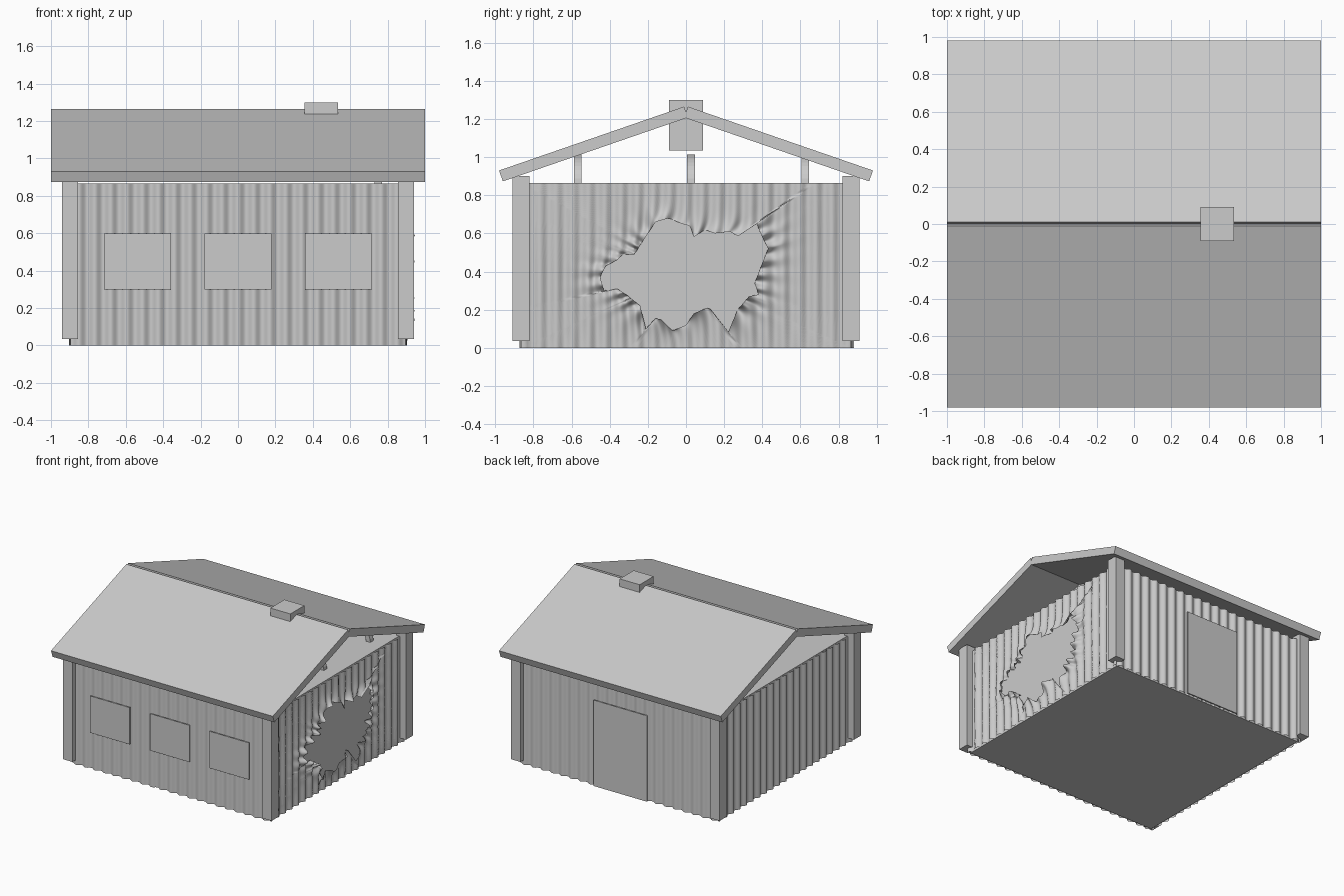
import bpy, bmesh, math
from mathutils import Vector, Matrix

cube = bpy.data.objects.get("Cube")
if cube:
    bpy.data.objects.remove(cube, do_unlink=True)

grey = bpy.data.materials.new("plain grey")
grey.use_nodes = True
colour = (0.6, 0.6, 0.6, 1)
grey.diffuse_color = colour
grey.node_tree.nodes["Principled BSDF"].inputs["Base Color"].default_value = colour

WALL_TOP = 0.865
HALF_X, HALF_Y = 0.88, 0.85
PITCH, AMP = 0.085, 0.011


def finish(name, bm, smooth=False):
    bmesh.ops.recalc_face_normals(bm, faces=bm.faces)
    return add_mesh(name, bm, smooth)


def add_mesh(name, bm, smooth=False):
    mesh = bpy.data.meshes.new(name)
    bm.to_mesh(mesh)
    bm.free()
    mesh.materials.append(grey)
    obj = bpy.data.objects.new(name, mesh)
    bpy.context.collection.objects.link(obj)
    for p in mesh.polygons:
        p.use_smooth = smooth
    return obj


def box(name, x, y, z):
    bm = bmesh.new()
    bmesh.ops.create_cube(bm, size=1)
    for v in bm.verts:
        v.co = [a + (b - a) * (c + 0.5) for (a, b), c in zip((x, y, z), v.co)]
    return finish(name, bm)


def extrude_profile(name, points, axis_range, place, smooth=False):
    """Prism of a 2D outline between two positions."""
    bm = bmesh.new()
    ends = [[bm.verts.new(place(a, b, t)) for a, b in points] for t in axis_range]
    n = len(points)
    bm.faces.new(ends[0])
    bm.faces.new(ends[1][::-1])
    for i in range(n):
        j = (i + 1) % n
        bm.faces.new((ends[0][i], ends[0][j], ends[1][j], ends[1][i]))
    return finish(name, bm, smooth)


def wave(u):
    return 0.013 + AMP * math.cos(2 * math.pi * u / PITCH)


def place_sheet(name, bm, distance, angle):
    """Stand a sheet facing -y at a distance, then turn it to its wall."""
    bmesh.ops.translate(bm, verts=bm.verts, vec=(0, -distance, 0))
    bmesh.ops.rotate(bm, verts=bm.verts, cent=(0, 0, 0),
                     matrix=Matrix.Rotation(math.radians(angle), 3, "Z"))
    return add_mesh(name, bm, True)


def corrugated(name, half, distance, angle):
    bm = bmesh.new()
    n = 200
    rows = [[bm.verts.new((u, -wave(u), z)) for u in
             (-half + 2 * half * i / n for i in range(n + 1))] for z in (0, WALL_TOP)]
    for i in range(n):
        bm.faces.new((rows[0][i], rows[0][i + 1], rows[1][i + 1], rows[1][i]))
    return place_sheet(name, bm, distance, angle)


# Inner core with flat walls, floor and ceiling
box("inner_core", (-HALF_X, HALF_X), (-HALF_Y, HALF_Y), (0, WALL_TOP))

# Corrugated wall sheets
corrugated("front_wall", 0.895, HALF_Y, 0)
corrugated("back_wall", 0.895, HALF_Y, 180)
corrugated("left_plain_wall", 0.865, HALF_X, 270)

# Torn wall: rings running from a ragged hole out to the sheet border
HOLE = [(-.45, .37), (-.42, .43), (-.36, .46), (-.33, .49), (-.27, .49), (-.22, .57),
        (-.16, .66), (-.09, .68), (-.02, .65), (.02, .64), (.04, .58), (.1, .62),
        (.15, .6), (.23, .61), (.3, .57), (.36, .58), (.37, .65), (.4, .58),
        (.43, .52), (.39, .42), (.36, .34), (.38, .28), (.33, .27), (.27, .2),
        (.22, .08), (.19, .18), (.11, .21), (.04, .18), (0, .12), (-.07, .09),
        (-.13, .15), (-.19, .16), (-.21, .1), (-.24, .22), (-.3, .27), (-.36, .31),
        (-.43, .3)]
CENTRE = Vector((0, 0.39))


def hole_point(target):
    """Outermost crossing of the hole outline by the ray from its centre."""
    d = (target - CENTRE).normalized()
    best = 0.1
    for i, p in enumerate(HOLE):
        a, b = Vector(p) - CENTRE, Vector(HOLE[i - 1]) - CENTRE
        e = b - a
        den = d.cross(e)
        if abs(den) > 1e-9:
            t, s = a.cross(e) / den, a.cross(d) / den
            if t > 0 and -1e-6 <= s <= 1 + 1e-6:
                best = max(best, t)
    return CENTRE + d * best


def torn_wall():
    half, n, rings = 0.865, 110, 44
    border = []
    corners = [Vector(c) for c in ((-half, 0), (half, 0), (half, WALL_TOP), (-half, WALL_TOP))]
    for i in range(4):
        border += [corners[i].lerp(corners[(i + 1) % 4], k / n) for k in range(n)]
    bm = bmesh.new()
    grid = []
    for k, p in enumerate(border):
        h = hole_point(p)
        column = []
        for r in range(rings + 1):
            q = h.lerp(p, (r / rings) ** 1.3)
            near = math.exp(-(q - h).length / 0.06) * (1 - r / rings)
            curl = near * (0.022 + 0.02 * math.sin(k * 0.33))
            column.append(bm.verts.new((q.x, -wave(q.x + 0.03 * near) - curl, q.y)))
        grid.append(column)
    for i, a in enumerate(grid):
        b = grid[(i + 1) % len(grid)]
        for r in range(rings):
            bm.faces.new((a[r], a[r + 1], b[r + 1], b[r]))
    return place_sheet("torn_wall", bm, HALF_X, 90)


torn_wall()

# Corner posts
for sx, xn in ((-1, "right"), (1, "left")):
    for sy, yn in ((-1, "front"), (1, "back")):
        box(f"{yn}_{xn}_corner_post", sorted((sx * 0.855, sx * 0.94)),
            sorted((sy * 0.82, sy * 0.91)), (0.035, 0.9))

# Windows and door as thin plates in front of the corrugations
for i, x in enumerate((-0.5375, 0, 0.5375)):
    box(f"window_{i + 1}", (x - 0.178, x + 0.178), (-0.882, -0.874), (0.3, 0.6))
box("door", (-0.265, 0.215), (0.874, 0.882), (0, 0.7))

# Roof slabs with square-cut ends
SLAB = [(0.01, 1.265), (0.98, 0.93), (0.96, 0.873), (-0.01, 1.208)]
for side, name in ((-1, "front_roof"), (1, "back_roof")):
    extrude_profile(name, SLAB, (-1, 1), lambda a, b, t, s=side: (t, s * a, b))

# Chimney through the ridge
box("chimney", (0.355, 0.535), (-0.09, 0.09), (1.035, 1.3))

# Curved brackets standing on the ceiling under the roof
arc = [math.radians(90 * i / 10) for i in range(11)]
outline = [(0.56 + 0.21 * math.cos(a), WALL_TOP + 0.15 * math.sin(a)) for a in arc]
outline += [(0.54 + 0.19 * math.cos(a), WALL_TOP + 0.12 * math.sin(a)) for a in reversed(arc)]
for i, y in enumerate((-0.568, 0.026, 0.625)):
    extrude_profile(f"ceiling_bracket_{i + 1}", outline, (y - 0.02, y + 0.02),
                    lambda a, b, t: (a, t, b))
